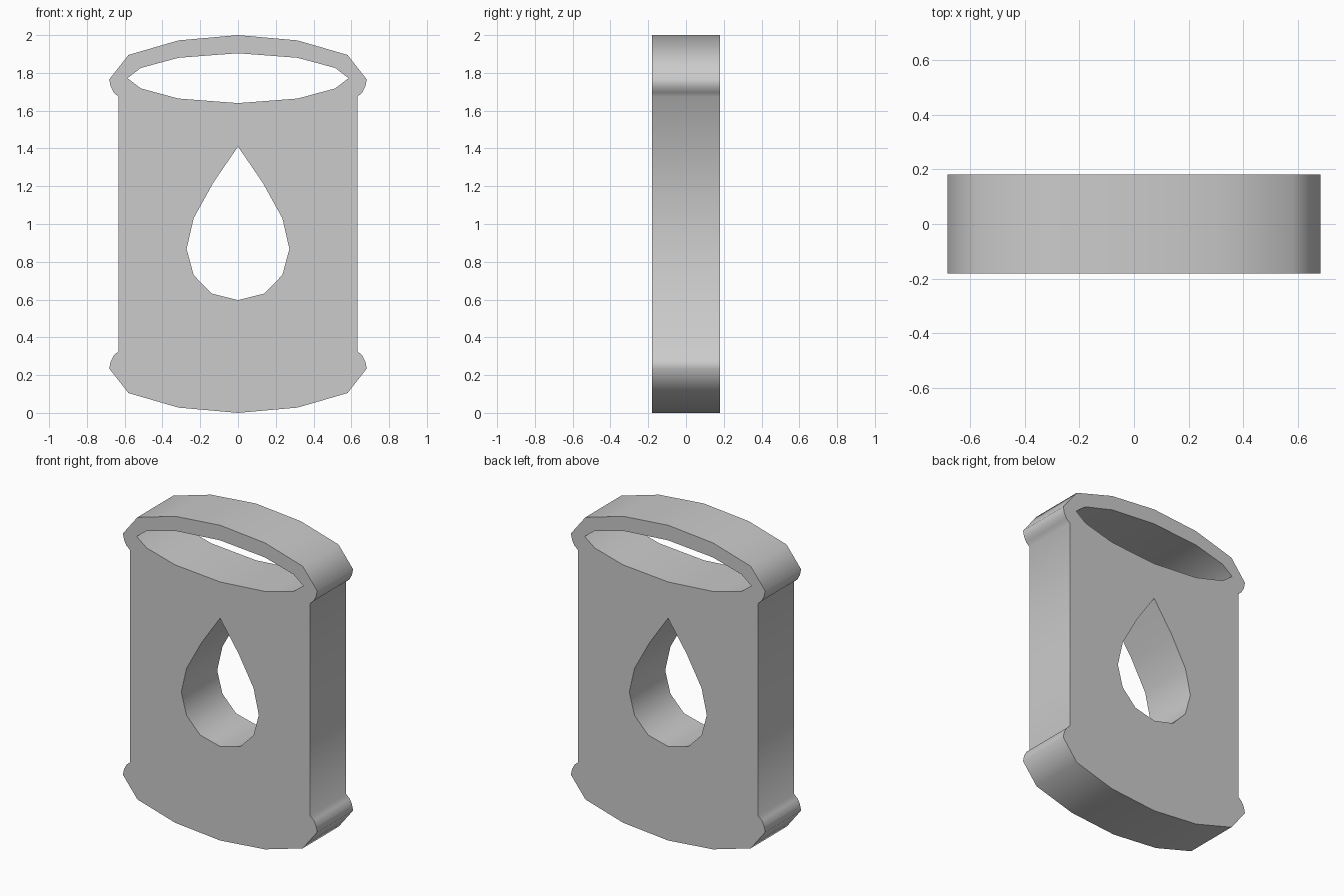
import bpy, bmesh, math

if "Cube" in bpy.data.objects:
    bpy.data.objects.remove(bpy.data.objects["Cube"])


def mirrored(half):
    """Closed loop from a right-hand half whose first and last points lie on x = 0."""
    return half + [(-x, z) for x, z in reversed(half[1:-1])]


# Barrel silhouette: the rounded lower rim is repeated upside down at the top
rim = [(0, 0), (0.315, 0.028), (0.58, 0.105), (0.682, 0.235),
       (0.674, 0.272), (0.658, 0.304), (0.633, 0.326)]
outline = mirrored(rim + [(x, 2 - z) for x, z in reversed(rim)])

# Lid opening
lid_hole = mirrored([(0, 1.904), (0.315, 1.88), (0.515, 1.826), (0.585, 1.772),
                     (0.515, 1.718), (0.315, 1.664), (0, 1.64)])

# Droplet opening
drop_hole = mirrored([(0, 1.41), (0.13, 1.22), (0.235, 1.03), (0.272, 0.868),
                      (0.235, 0.73), (0.14, 0.632), (0, 0.597)])

# Filled curve with holes, extruded both ways into a thick plate
curve = bpy.data.curves.new("barrel_plate", 'CURVE')
curve.dimensions = '2D'
curve.fill_mode = 'BOTH'
curve.extrude = 0.18
for loop in (outline, lid_hole, drop_hole):
    spline = curve.splines.new('POLY')
    spline.points.add(len(loop) - 1)
    for p, (x, z) in zip(spline.points, loop):
        p.co = (x, z, 0, 1)
    spline.use_cyclic_u = True

plate = bpy.data.objects.new("barrel_plate", curve)
plate.rotation_euler.x = math.pi / 2
bpy.context.collection.objects.link(plate)
bpy.context.view_layer.objects.active = plate
plate.select_set(True)
bpy.ops.object.convert(target='MESH')
bpy.ops.object.transform_apply(location=False, rotation=True, scale=False)

# Weld faces and walls into one closed solid
plate = bpy.context.object
bm = bmesh.new()
bm.from_mesh(plate.data)
bmesh.ops.remove_doubles(bm, verts=bm.verts, dist=0.0005)
bmesh.ops.recalc_face_normals(bm, faces=bm.faces)
bm.to_mesh(plate.data)
bm.free()
bpy.ops.object.shade_smooth_by_angle(angle=math.radians(55))
